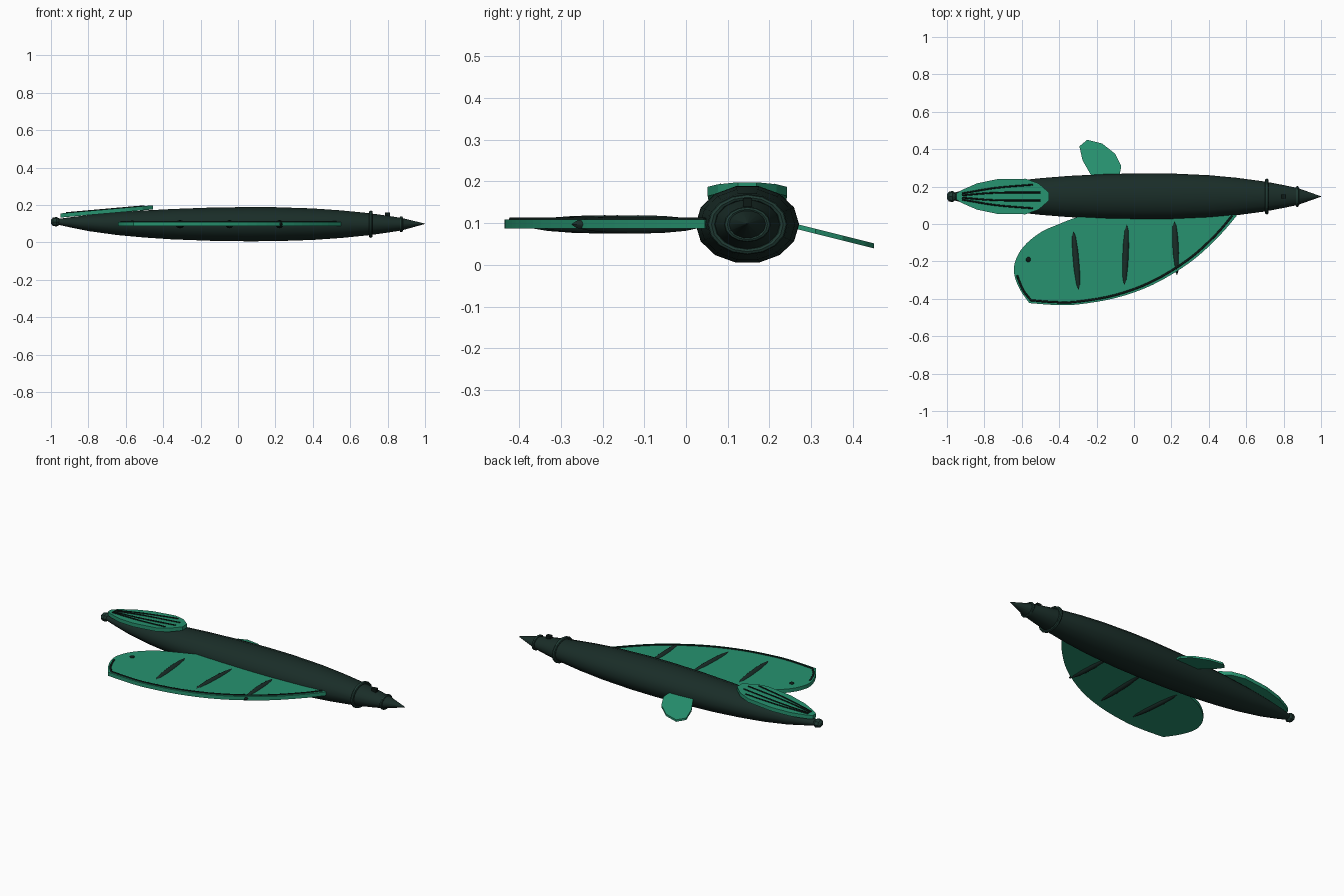
import bpy, bmesh, math
from mathutils import Vector

if "Cube" in bpy.data.objects:
    bpy.data.objects.remove(bpy.data.objects["Cube"])

YC, ZC, FLAT = 0.147, 0.097, 0.757   # body axis and cross-section flattening


def material(name, rgb):
    m = bpy.data.materials.new(name)
    m.diffuse_color = (*rgb, 1)
    m.use_nodes = True
    m.node_tree.nodes["Principled BSDF"].inputs["Base Color"].default_value = m.diffuse_color
    return m


DARK = material("dark_body", (0.010, 0.026, 0.021))
RING = material("ring_green", (0.014, 0.042, 0.033))
GREEN = material("fin_green", (0.02, 0.29, 0.16))
BLACK = material("black_detail", (0.004, 0.010, 0.008))


def add(name, bm, mat, smooth=False):
    bmesh.ops.recalc_face_normals(bm, faces=bm.faces[:])
    me = bpy.data.meshes.new(name)
    bm.to_mesh(me)
    bm.free()
    ob = bpy.data.objects.new(name, me)
    bpy.context.collection.objects.link(ob)
    me.materials.append(mat)
    if smooth:
        bpy.ops.object.select_all(action='DESELECT')
        ob.select_set(True)
        bpy.context.view_layer.objects.active = ob
        bpy.ops.object.shade_smooth_by_angle(angle=math.radians(35))
    return ob


def lathe(name, stations, mat, sides=14, flat=FLAT, smooth=True, closed=False):
    """Elliptical rings along x from (x, half width, centre z)."""
    bm = bmesh.new()
    rings = []
    for x, r, z in stations:
        rings.append([bm.verts.new((x, YC + r * math.cos(a), z + r * flat * math.sin(a)))
                      for a in (math.tau * i / sides for i in range(sides))])
    pairs = list(zip(rings, rings[1:]))
    if closed:
        pairs.append((rings[-1], rings[0]))
    for a, b in pairs:
        for i in range(sides):
            j = (i + 1) % sides
            bm.faces.new((a[i], a[j], b[j], b[i]))
    if not closed:
        bm.faces.new(rings[0])
        bm.faces.new(rings[-1])
    return add(name, bm, mat, smooth)


def slab(name, outline, z_of, thick, mat):
    """Flat plate cut from an xy outline, tilted by z_of."""
    bm = bmesh.new()
    low = [bm.verts.new((x, y, z_of(x, y) - thick / 2)) for x, y in outline]
    top = [bm.verts.new((x, y, z_of(x, y) + thick / 2)) for x, y in outline]
    bm.faces.new(low)
    bm.faces.new(top)
    n = len(outline)
    for i in range(n):
        j = (i + 1) % n
        bm.faces.new((low[i], low[j], top[j], top[i]))
    return add(name, bm, mat)


def line(name, points, radius, mat):
    """Thin tube through points."""
    cu = bpy.data.curves.new(name, 'CURVE')
    cu.dimensions = '3D'
    cu.bevel_depth = radius
    cu.bevel_resolution = 1
    cu.use_fill_caps = True
    sp = cu.splines.new('POLY')
    sp.points.add(len(points) - 1)
    for p, co in zip(sp.points, points):
        p.co = (*co, 1)
    ob = bpy.data.objects.new(name, cu)
    bpy.context.collection.objects.link(ob)
    cu.materials.append(mat)


def ellipsoid(name, loc, size, mat, turn=0, seg=10):
    bm = bmesh.new()
    bmesh.ops.create_uvsphere(bm, u_segments=seg, v_segments=8, radius=1)
    bmesh.ops.scale(bm, vec=size, verts=bm.verts[:])
    ob = add(name, bm, mat, True)
    ob.location = loc
    ob.rotation_euler.z = turn


def smooth_path(pts, steps=4):
    """Catmull-Rom resampling of an open path."""
    v = [Vector(p) for p in pts]
    v = [v[0]] + v + [v[-1]]
    out = []
    for a, b, c, d in zip(v, v[1:], v[2:], v[3:]):
        for k in range(steps):
            t = k / steps
            out.append(tuple(0.5 * (2 * b + (c - a) * t + (2 * a - 5 * b + 4 * c - d) * t * t
                                    + (3 * b - a - 3 * c + d) * t ** 3)))
    return out + [tuple(v[-1])]


# spindle body
lathe("body", [(-0.965, 0.020, 0.110), (-0.9, 0.036, 0.107), (-0.8, 0.058, 0.103),
               (-0.65, 0.082, 0.100), (-0.5, 0.098, 0.098), (-0.35, 0.110, ZC),
               (-0.15, 0.120, ZC), (0.05, 0.124, ZC), (0.2, 0.123, ZC), (0.4, 0.114, ZC),
               (0.55, 0.100, ZC), (0.7, 0.080, ZC), (0.8, 0.061, ZC), (0.88, 0.044, ZC)], DARK)
lathe("nose_cone", [(0.865, 0.049, ZC), (1.0, 0.001, 0.099)], DARK)
lathe("tail_cap", [(-1.0, 0.012, 0.11), (-0.99, 0.026, 0.11), (-0.97, 0.030, 0.11),
                   (-0.945, 0.014, 0.11)], RING, 8, 0.85, False)

# collars around the front of the body
for name, x, r, w in (("rear_collar", 0.71, 0.086, 0.010), ("front_collar", 0.873, 0.048, 0.008)):
    lathe(name, [(x + w * math.cos(a), r + w * math.sin(a), ZC)
                 for a in (math.tau * k / 8 for k in range(8))], RING, 16, closed=True)

# small block on the nose
bm = bmesh.new()
bmesh.ops.create_cube(bm, size=1)
bmesh.ops.scale(bm, vec=(0.028, 0.022, 0.03), verts=bm.verts[:])
bmesh.ops.translate(bm, vec=(0.80, YC, 0.145), verts=bm.verts[:])
add("nose_block", bm, BLACK)

# large wing
lead = smooth_path([(0.55, 0.045), (0.45, -0.07), (0.3, -0.205), (0.1, -0.325), (-0.1, -0.396),
                    (-0.3, -0.43), (-0.42, -0.433), (-0.56, -0.423)])
tip = smooth_path([(-0.56, -0.423), (-0.61, -0.35), (-0.64, -0.27), (-0.635, -0.2),
                   (-0.59, -0.12), (-0.5, -0.045), (-0.4, 0.0), (-0.3, 0.038), (-0.2, 0.065)])
slab("large_wing", lead + tip[1:] + [(0.0, 0.08), (0.3, 0.08), (0.5, 0.06)],
     lambda x, y: 0.098, 0.022, GREEN)

# dark edge trim, inset from the wing outline
trim = smooth_path([(0.525, 0.045), (0.435, -0.06), (0.29, -0.19), (0.095, -0.308),
                    (-0.1, -0.38), (-0.3, -0.415), (-0.42, -0.418), (-0.55, -0.408)])
trim += smooth_path([(-0.552, -0.407), (-0.595, -0.35), (-0.625, -0.275)])[1:]
line("wing_trim", [(x, y, 0.108) for x, y in trim], 0.006, BLACK)

# wing stripes, showing on both faces
for i, (x, y, h, t) in enumerate(((-0.31, -0.195, 0.195, 0.09), (-0.045, -0.165, 0.20, -0.04),
                                  (0.222, -0.115, 0.16, 0.05))):
    ellipsoid(f"wing_stripe_{i + 1}", (x, y, 0.097), (0.020, h, 0.022), DARK, t)
ellipsoid("wing_spot", (-0.565, -0.19, 0.108), (0.014, 0.014, 0.009), BLACK, math.pi / 8, 8)

# small far-side fin, drooping outward
slab("small_fin", [(-0.2, 0.22), (-0.235, 0.27), (-0.275, 0.34), (-0.292, 0.415), (-0.25, 0.45),
                   (-0.17, 0.43), (-0.10, 0.375), (-0.068, 0.31), (-0.085, 0.22)],
     lambda x, y: 0.092 - 0.25 * (y - 0.265), 0.012, GREEN)

# tail fin, tilted up towards the front


def tail_z(x, y):
    return 0.187 + 0.088 * (x + 0.455)


half = [(-0.95, 0.015), (-0.92, 0.035), (-0.84, 0.07), (-0.73, 0.093), (-0.58, 0.095),
        (-0.51, 0.07), (-0.455, 0.022)]
slab("tail_fin", [(x, YC + w) for x, w in half] + [(x, YC - w) for x, w in reversed(half)],
     tail_z, 0.022, GREEN)

# dark ribs fanned over the tail fin
for side in (-1, 1):
    for n, (a, b, c, end) in enumerate(((0.016, 0.046, 0.063, -0.54), (0.006, 0.02, 0.021, -0.50))):
        pts = smooth_path([(-0.92, YC + side * a), (-0.74, YC + side * b), (end, YC + side * c)])
        line(f"tail_rib_{'right' if side < 0 else 'left'}_{n + 1}",
             [(x, y, tail_z(x, y) + 0.011) for x, y in pts], 0.0045, BLACK)
